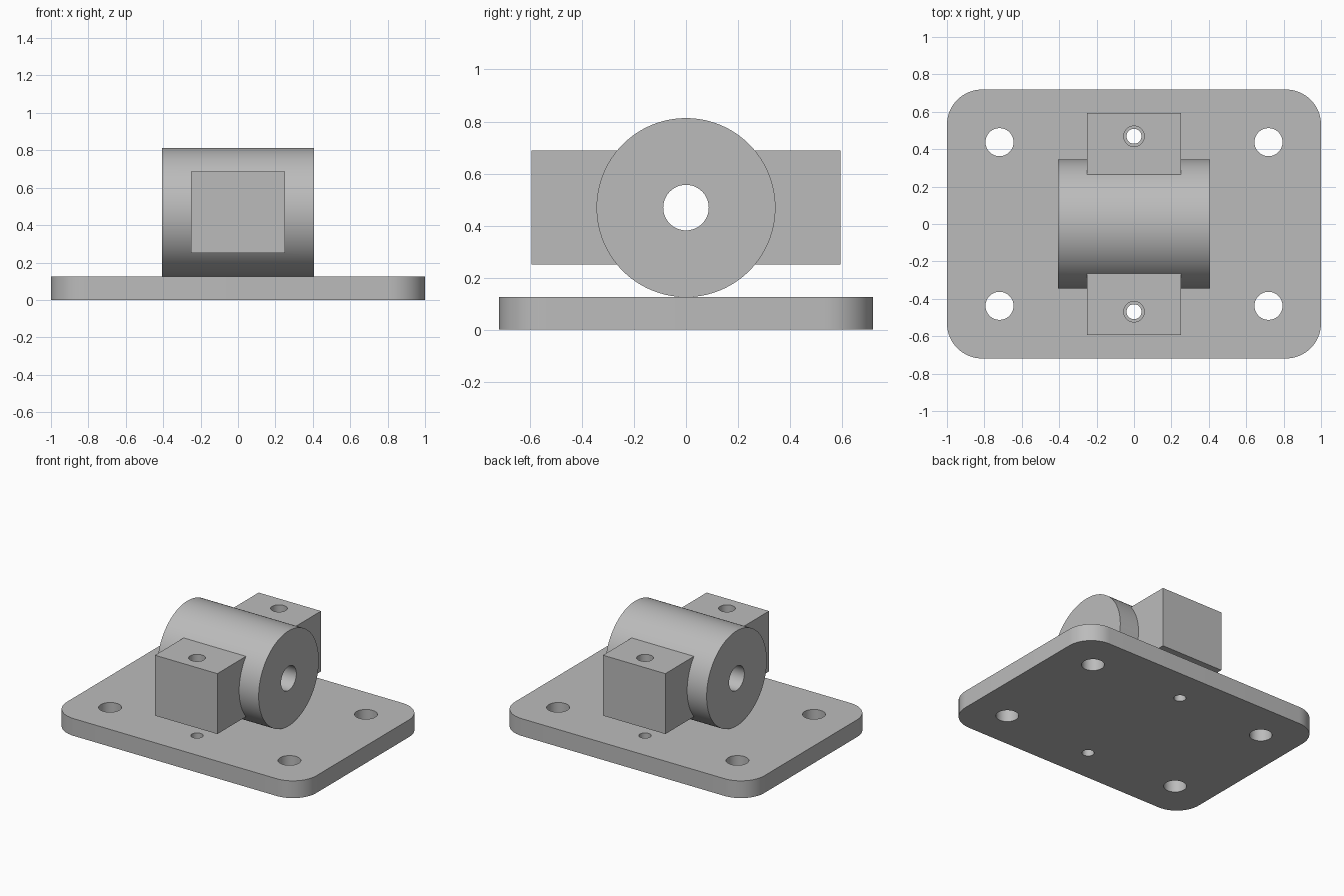
import bpy
from math import radians

cube = bpy.data.objects.get("Cube")
if cube:
    bpy.data.objects.remove(cube, do_unlink=True)

# Single plain metal colour
grey = bpy.data.materials.new("machined_grey")
grey.use_nodes = True
colour = (0.5, 0.5, 0.5, 1)
grey.diffuse_color = colour
grey.node_tree.nodes["Principled BSDF"].inputs["Base Color"].default_value = colour


def box(name, size, centre):
    bpy.ops.mesh.primitive_cube_add(size=1, location=centre)
    ob = bpy.context.object
    ob.name = name
    ob.scale = size
    bpy.ops.object.transform_apply(location=False, rotation=False, scale=True)
    ob.data.materials.append(grey)
    return ob


def cylinder(name, radius, depth, centre, along_x=False, sides=64):
    tilt = (0, radians(90), 0) if along_x else (0, 0, 0)
    bpy.ops.mesh.primitive_cylinder_add(
        vertices=sides, radius=radius, depth=depth, location=centre, rotation=tilt)
    ob = bpy.context.object
    ob.name = name
    ob.data.materials.append(grey)
    return ob


def apply(ob, mod):
    bpy.ops.object.select_all(action="DESELECT")
    ob.select_set(True)
    bpy.context.view_layer.objects.active = ob
    bpy.ops.object.modifier_apply(modifier=mod.name)


def combine(ob, other, operation):
    mod = ob.modifiers.new("cut", "BOOLEAN")
    mod.operation = operation
    mod.solver = "EXACT"
    mod.object = other
    apply(ob, mod)
    bpy.data.objects.remove(other, do_unlink=True)


def finish(ob):
    bpy.ops.object.select_all(action="DESELECT")
    ob.select_set(True)
    bpy.context.view_layer.objects.active = ob
    bpy.ops.object.shade_smooth_by_angle(angle=radians(30))


THICK = 0.125
AXIS_Z = 0.469
DRILL_Y = 0.469

# Base plate with rounded vertical corners
plate = box("base_plate", (2, 1.4375, THICK), (0, 0, THICK / 2))
weights = plate.data.attributes.new("bevel_weight_edge", "FLOAT", "EDGE")
for edge in plate.data.edges:
    a, b = (plate.data.vertices[i].co for i in edge.vertices)
    weights.data[edge.index].value = 1.0 if abs(a.z - b.z) > 0.01 else 0.0
bevel = plate.modifiers.new("round_corners", "BEVEL")
bevel.limit_method = "WEIGHT"
bevel.width = 0.1875
bevel.segments = 16
apply(plate, bevel)

# Mounting holes and the two small pin holes in the plate
for sy in (-1, 1):
    for sx in (-1, 1):
        combine(plate, cylinder("mount_cutter", 0.075, 1, (sx * 0.719, sy * 0.4375, 0)),
                "DIFFERENCE")
    combine(plate, cylinder("pin_cutter", 0.04, 1, (0, sy * DRILL_Y, 0), sides=48),
            "DIFFERENCE")
finish(plate)

# Bearing barrel joined to the side lugs, then bored and drilled
barrel = cylinder("bearing_barrel", 0.344, 0.8125, (0, 0, AXIS_Z), True, 128)
combine(barrel, box("side_lugs", (0.5, 1.1875, 0.4375), (0, 0, AXIS_Z)), "UNION")
combine(barrel, cylinder("bore_cutter", 0.0875, 2, (0, 0, AXIS_Z), True), "DIFFERENCE")
for sy in (-1, 1):
    combine(barrel, cylinder("drill_cutter", 0.055, 1, (0, sy * DRILL_Y, AXIS_Z), sides=48),
            "DIFFERENCE")
finish(barrel)
